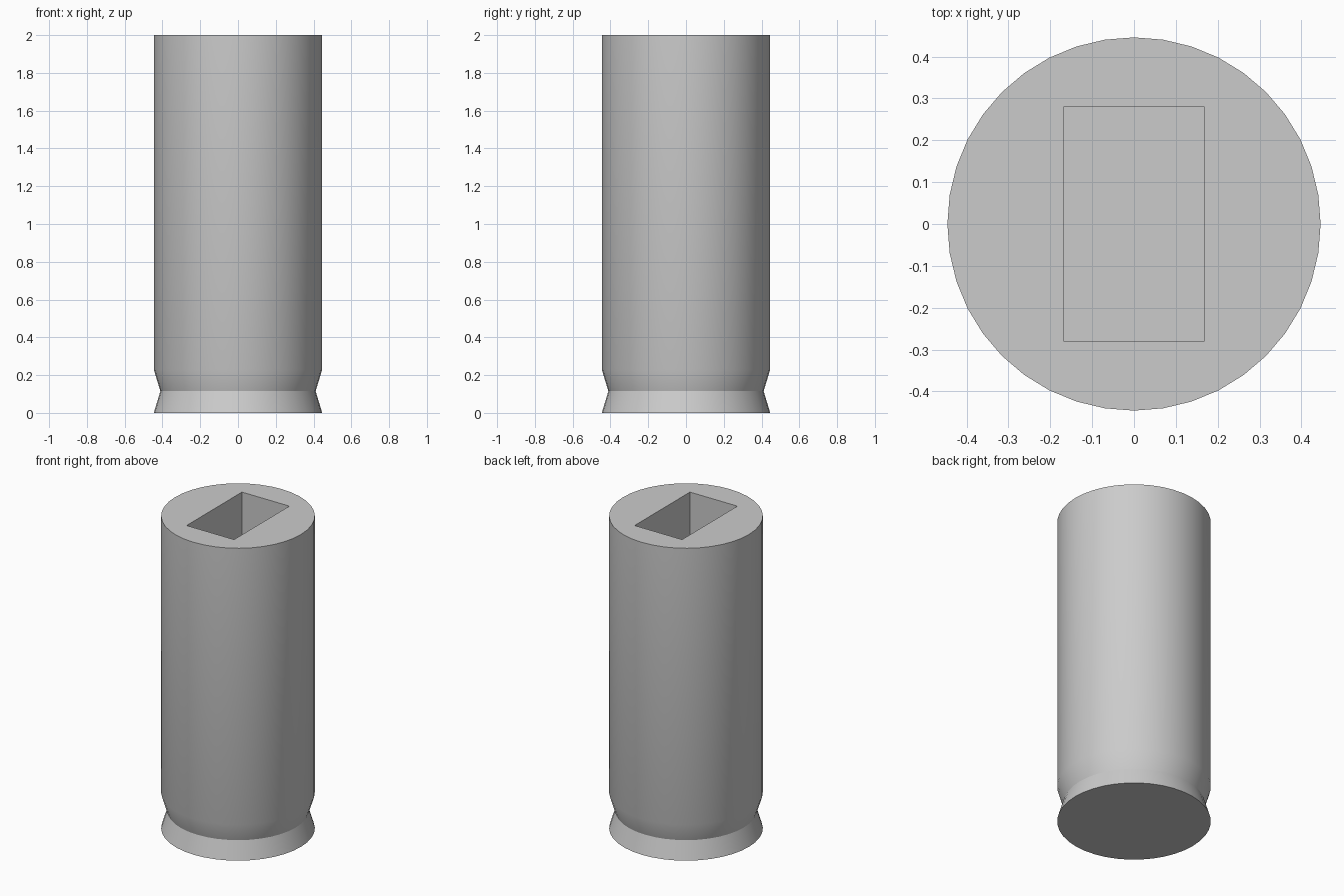
import bpy
import bmesh
from math import radians
from mathutils import Matrix, Vector

cube = bpy.data.objects.get("Cube")
if cube:
    bpy.data.objects.remove(cube, do_unlink=True)

SIDES = 40
RADIUS = 0.446
WAIST = 0.411
HEIGHT = 2.0
SLOT = (0.336, 0.56)
SLOT_DEPTH = 1.5


def make_material(name, colour):
    mat = bpy.data.materials.new(name)
    mat.use_nodes = True
    mat.diffuse_color = colour
    mat.node_tree.nodes["Principled BSDF"].inputs["Base Color"].default_value = colour
    return mat


def make_object(name, bm):
    bmesh.ops.recalc_face_normals(bm, faces=bm.faces)
    mesh = bpy.data.meshes.new(name)
    bm.to_mesh(mesh)
    bm.free()
    obj = bpy.data.objects.new(name, mesh)
    bpy.context.collection.objects.link(obj)
    return obj


# Body: turned outline with a flared foot, a groove and a straight barrel
outline = [(RADIUS, 0), (WAIST, 0.115), (RADIUS, 0.23), (RADIUS, HEIGHT)]
bm = bmesh.new()
rings = []
for radius, z in outline:
    ring = bmesh.ops.create_circle(bm, segments=SIDES, radius=radius,
                                   matrix=Matrix.Translation((0, 0, z)))
    rings.append(ring["verts"])
for low, high in zip(rings, rings[1:]):
    for i in range(SIDES):
        j = (i + 1) % SIDES
        bm.faces.new((low[i], low[j], high[j], high[i]))
bm.faces.new(rings[0])
bm.faces.new(rings[-1])
body = make_object("cylinder_body", bm)
body.data.materials.append(make_material("plain grey", (0.6, 0.6, 0.6, 1)))

# Rectangular pocket sunk into the top
bm = bmesh.new()
bmesh.ops.create_cube(bm, size=1)
bmesh.ops.scale(bm, verts=bm.verts, vec=Vector((*SLOT, SLOT_DEPTH * 2)))
bmesh.ops.translate(bm, verts=bm.verts, vec=Vector((0, 0, HEIGHT)))
cutter = make_object("pocket_cutter", bm)
cutter.hide_render = True

cut = body.modifiers.new("pocket", "BOOLEAN")
cut.operation = "DIFFERENCE"
cut.solver = "EXACT"
cut.object = cutter

bpy.ops.object.select_all(action="DESELECT")
body.select_set(True)
bpy.context.view_layer.objects.active = body
bpy.ops.object.modifier_apply(modifier=cut.name)
bpy.data.objects.remove(cutter, do_unlink=True)

# Smooth barrel with crisp groove, rims and pocket
bpy.ops.object.shade_smooth_by_angle(angle=radians(30))
